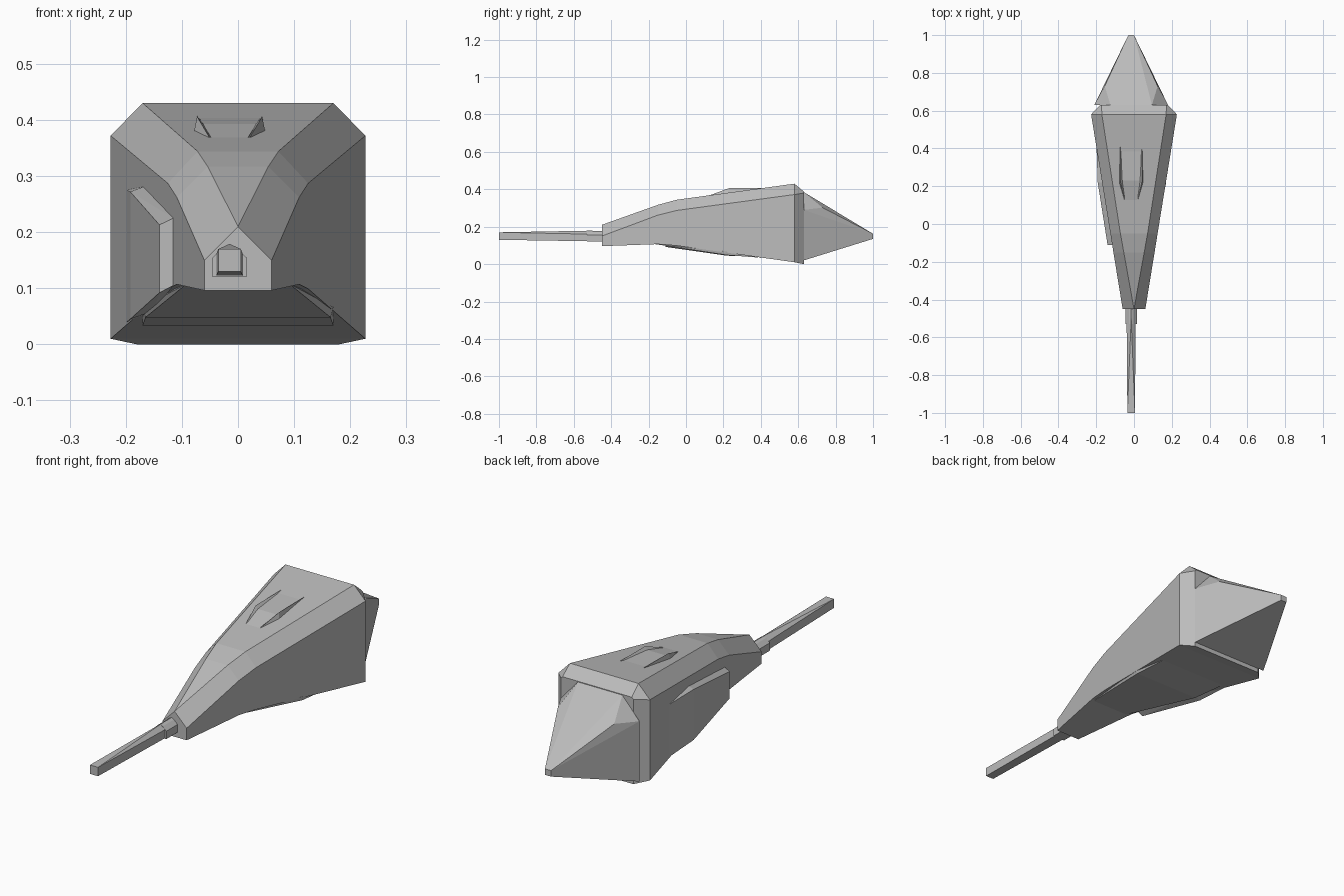
import bpy, bmesh

if "Cube" in bpy.data.objects:
    bpy.data.objects.remove(bpy.data.objects["Cube"])

grey = bpy.data.materials.new("hull grey")
grey.diffuse_color = (0.5, 0.5, 0.5, 1)
grey.use_nodes = True
grey.node_tree.nodes["Principled BSDF"].inputs["Base Color"].default_value = grey.diffuse_color


def finish(name, bm):
    bmesh.ops.remove_doubles(bm, verts=bm.verts[:], dist=0.0005)
    bmesh.ops.recalc_face_normals(bm, faces=bm.faces[:])
    me = bpy.data.meshes.new(name)
    bm.to_mesh(me)
    bm.free()
    me.materials.append(grey)
    ob = bpy.data.objects.new(name, me)
    bpy.context.collection.objects.link(ob)
    return ob


def loft(name, rings):
    """Skin a row of rings with equal point counts and cap both ends."""
    bm = bmesh.new()
    rows = [[bm.verts.new(p) for p in r] for r in rings]
    n = len(rows[0])
    for a, b in zip(rows, rows[1:]):
        for i in range(n):
            j = (i + 1) % n
            bm.faces.new((a[i], a[j], b[j], b[i]))
    bm.faces.new(rows[0])
    bm.faces.new(rows[-1])
    return finish(name, bm)


def hull(name, points):
    """Closed faceted block around a few corner points."""
    bm = bmesh.new()
    for p in points:
        bm.verts.new(p)
    res = bmesh.ops.convex_hull(bm, input=bm.verts[:])
    bmesh.ops.delete(bm, geom=[v for v in res["geom_interior"]
                               if isinstance(v, bmesh.types.BMVert)], context='VERTS')
    return finish(name, bm)


def both(cx, points):
    """Points mirrored about the plane x = cx."""
    return [(cx + s * x, y, z) for x, y, z in points for s in (-1, 1)]


# Main body: six-sided sections (y, wall half width, floor z, shoulder z, roof half width, roof z)
sections = [
    (-0.45, 0.060, 0.096, 0.150, 0.000, 0.210),
    (-0.15, 0.109, 0.107, 0.262, 0.054, 0.317),
    (-0.05, 0.125, 0.099, 0.287, 0.072, 0.344),
    (0.58, 0.227, 0.010, 0.372, 0.170, 0.430),
    (0.63, 0.180, 0.000, 0.380, 0.172, 0.388),
]
loft("main_body", [[(-w, y, lo), (w, y, lo), (w, y, sh), (r, y, top), (-r, y, top), (-w, y, sh)]
                   for y, w, lo, sh, r, top in sections])

# Tail cone, a little off the centre line
AX = -0.015
hull("tail_cone", both(AX, [
    (0.195, 0.63, 0.02), (0.195, 0.63, 0.29), (0.11, 0.63, 0.385),
    (0.14, 0.73, 0.302), (0.015, 1.0, 0.135), (0.015, 1.0, 0.162)]))

# Roof bump and the two fins beside it
hull("roof_bump", both(AX, [
    (0.03, 0.11, 0.364), (0.048, 0.23, 0.393), (0.055, 0.41, 0.405),
    (0.03, 0.11, 0.355), (0.055, 0.41, 0.39)]))
for side, s in (("left", -1), ("right", 1)):
    hull(side + "_roof_fin", [(AX + s * x, y, z) for x, y, z in [
        (0.032, 0.11, 0.362), (0.064, 0.22, 0.376), (0.058, 0.23, 0.406),
        (0.036, 0.23, 0.38), (0.058, 0.41, 0.407)]])

# Raised slab on the left wall
hull("left_wall_slab", [
    (-0.140, -0.11, 0.213), (-0.140, -0.11, 0.092), (-0.115, -0.11, 0.225), (-0.115, -0.11, 0.105),
    (-0.192, 0.22, 0.045), (-0.192, 0.22, 0.272), (-0.165, 0.22, 0.282), (-0.150, 0.22, 0.06),
    (-0.198, 0.40, 0.040), (-0.198, 0.40, 0.275)])

# Raised belly plate
hull("belly_plate", both(0, [
    (0.09, -0.18, 0.109), (0.165, 0.22, 0.048), (0.17, 0.40, 0.034), (0.17, 0.22, 0.066),
    (0.10, -0.10, 0.107)]))

# Gun mount and tapering barrel
mount = [(0.030, 0.12), (0.030, 0.155), (0.012, 0.172), (0.0, 0.178)]
hull("gun_mount", both(AX, [(x, y, z) for y in (-0.53, -0.43) for x, z in mount]))
hull("gun_barrel", both(AX, [
    (0.02, -1.0, 0.13), (0.02, -1.0, 0.17),
    (0.024, -0.5, 0.122), (0.024, -0.5, 0.16), (0.0, -0.5, 0.179)]))
